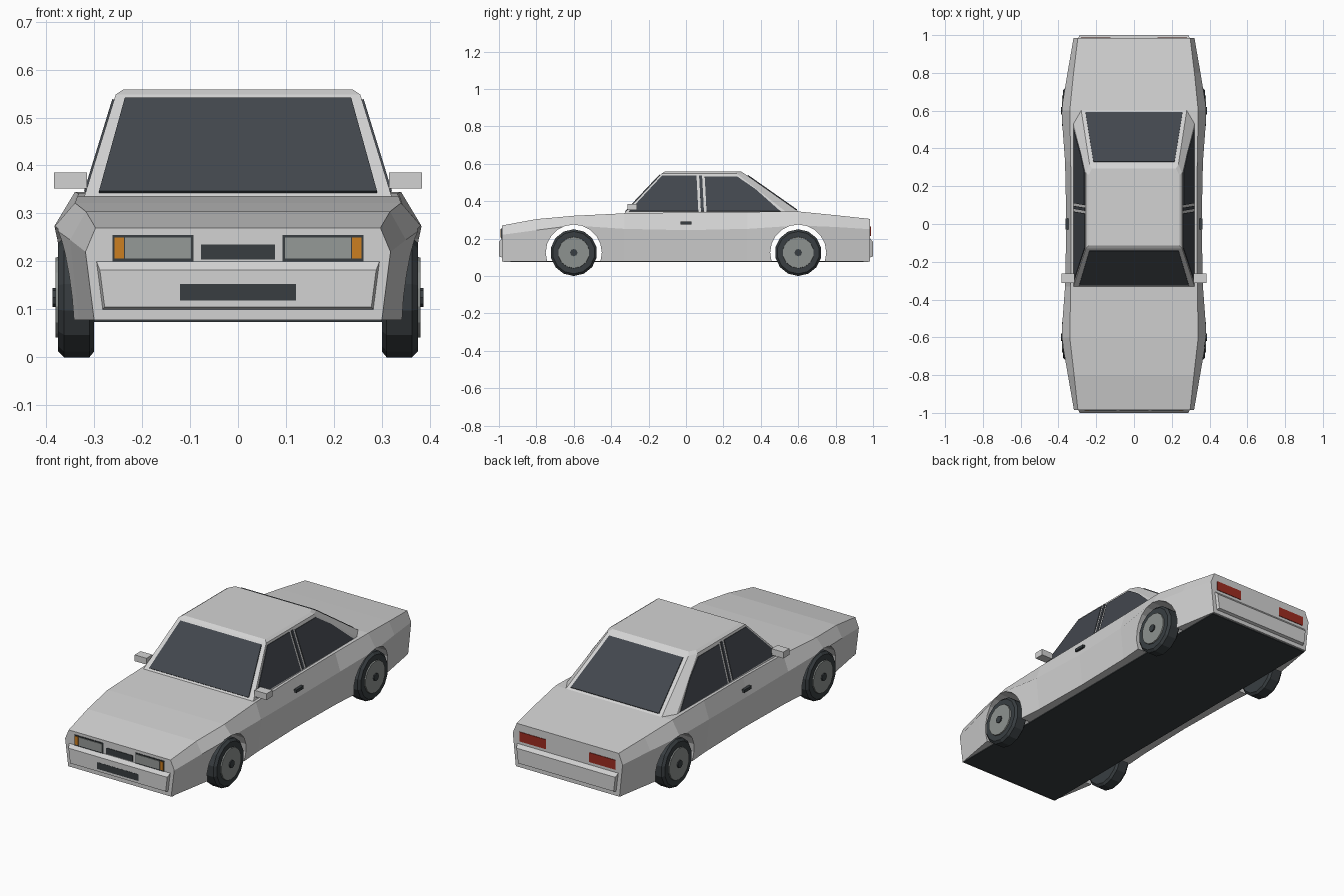
import bpy, bmesh, math
from mathutils import Vector, Matrix

cube = bpy.data.objects.get("Cube")
if cube:
    bpy.data.objects.remove(cube, do_unlink=True)


def material(name, rgb):
    m = bpy.data.materials.new(name)
    m.use_nodes = True
    m.diffuse_color = (*rgb, 1)
    m.node_tree.nodes["Principled BSDF"].inputs["Base Color"].default_value = (*rgb, 1)
    return m


paint = material("silver paint", (0.65, 0.65, 0.65))
glass = material("dark glass", (0.055, 0.063, 0.075))
rubber = material("black rubber", (0.04, 0.048, 0.053))
metal = material("wheel metal", (0.27, 0.29, 0.28))
lens = material("lamp lens", (0.3, 0.32, 0.31))
amber = material("amber", (0.6, 0.21, 0.015))
red = material("red lamp", (0.34, 0.025, 0.015))


def finish(name, bm, mat):
    bmesh.ops.recalc_face_normals(bm, faces=bm.faces)
    mesh = bpy.data.meshes.new(name)
    bm.to_mesh(mesh)
    bm.free()
    mesh.materials.append(mat)
    ob = bpy.data.objects.new(name, mesh)
    bpy.context.collection.objects.link(ob)
    return ob


def loft(name, rings, mat):
    """Skin a list of equal-sized point rings and cap both ends."""
    bm = bmesh.new()
    loops = [[bm.verts.new(p) for p in ring] for ring in rings]
    n = len(loops[0])
    for a, b in zip(loops, loops[1:]):
        for i in range(n):
            j = (i + 1) % n
            bm.faces.new((a[i], a[j], b[j], b[i]))
    bm.faces.new(loops[0])
    bm.faces.new(loops[-1])
    return finish(name, bm, mat)


def prism(name, pts, push, mat):
    """Flat polygon pushed into a solid."""
    pts = [Vector(p) for p in pts]
    return loft(name, [pts, [p + Vector(push) for p in pts]], mat)


def box(name, x, y, z, mat):
    return prism(name, [(x[0], y[0], z[0]), (x[1], y[0], z[0]), (x[1], y[0], z[1]),
                        (x[0], y[0], z[1])], (0, y[1] - y[0], 0), mat)


def mirrored(half):
    """Close a half outline across the centre plane."""
    return half + [(-x, y, z) for x, y, z in reversed(half)]


# Body shell: y, waist width, waist height, deck width, deck height
stations = [
    (-0.985, 0.318, 0.22, 0.297, 0.27),
    (-0.8, 0.35, 0.245, 0.317, 0.304),
    (-0.6, 0.385, 0.27, 0.34, 0.322),
    (-0.33, 0.365, 0.252, 0.335, 0.335),
    (0.0, 0.358, 0.245, 0.333, 0.34),
    (0.33, 0.365, 0.252, 0.335, 0.343),
    (0.6, 0.385, 0.27, 0.34, 0.345),
    (0.8, 0.352, 0.262, 0.32, 0.325),
    (0.985, 0.32, 0.25, 0.297, 0.305),
]
SILL = 0.078
body = loft("body_shell", [mirrored([(w - 0.018, y, SILL), (w, y, wz), (t, y, tz)])
                           for y, w, wz, t, tz in stations], paint)

# Wheel arches cut through the body
AXLES, HUB_Z = (-0.6, 0.6), 0.125
for y in AXLES:
    bm = bmesh.new()
    bmesh.ops.create_cone(bm, cap_ends=True, segments=20, radius1=0.15, radius2=0.15, depth=1,
                          matrix=Matrix.Translation((0, y, HUB_Z)) @ Matrix.Rotation(math.pi / 2, 4, 'Y'))
    cutter = finish("arch_cutter", bm, paint)
    cutter.hide_render = True
    mod = body.modifiers.new("arch", 'BOOLEAN')
    mod.operation, mod.solver, mod.object = 'DIFFERENCE', 'EXACT', cutter
    bpy.context.view_layer.objects.active = body
    with bpy.context.temp_override(object=body, active_object=body):
        bpy.ops.object.modifier_apply(modifier=mod.name)
    bpy.data.objects.remove(cutter, do_unlink=True)

# Floor
box("floor_pan", (-0.3, 0.3), (-0.975, 0.975), (SILL - 0.004, SILL + 0.002), rubber)

# Cabin with a shallow crowned roof
loft("cabin", [
    mirrored([(0.322, -0.335, 0.33), (0.322, 0.545, 0.335), (0.28, 0.605, 0.342)]),
    mirrored([(0.255, -0.13, 0.548), (0.255, 0.27, 0.548), (0.235, 0.315, 0.546)]),
    mirrored([(0.24, -0.115, 0.558), (0.24, 0.26, 0.558), (0.222, 0.295, 0.558)]),
], paint)


# Windscreen and rear window
def screen(name, foot, head, low, high):
    (y0, z0), (y1, z1) = foot, head
    normal = Vector((0, z0 - z1, y1 - y0)).normalized()
    if normal.z < 0:
        normal = -normal
    pts = []
    for x, z in ((low[0], low[1]), (high[0], high[1])):
        y = y0 + (z - z0) * (y1 - y0) / (z1 - z0)
        pts.append((x, y, z))
    pts = [Vector(p) - normal * 0.003 for p in mirrored(pts)]
    prism(name, pts, normal * 0.008, glass)


screen("windscreen", (-0.335, 0.33), (-0.13, 0.548), (0.29, 0.343), (0.236, 0.538))
screen("rear_window", (0.605, 0.342), (0.315, 0.546), (0.257, 0.352), (0.215, 0.536))

# Side windows, given as (y, z) outlines on the sloped cabin side
panes = {
    "front_side_window": [(-0.305, 0.345), (0.066, 0.345), (0.056, 0.537), (-0.127, 0.537)],
    "pillar_strip": [(0.08, 0.345), (0.096, 0.345), (0.086, 0.537), (0.07, 0.537)],
    "rear_side_window": [(0.11, 0.345), (0.505, 0.345), (0.37, 0.465), (0.272, 0.532), (0.1, 0.532)],
}
for side, s in (("left", 1), ("right", -1)):
    out = Vector((s * 0.218, 0, 0.067)).normalized()
    for name, outline in panes.items():
        pts = [Vector((s * (0.322 - (z - 0.33) * 0.067 / 0.218), y, z)) - out * 0.003
               for y, z in outline]
        prism(f"{side}_{name}", pts, out * 0.007, glass)

    # Mirrors and door handles
    box(f"{side}_mirror", (s * 0.315, s * 0.384), (-0.312, -0.262), (0.352, 0.385), paint)
    box(f"{side}_door_handle", (s * 0.34, s * 0.362), (-0.03, 0.03), (0.276, 0.291), rubber)

    # Headlamp, indicator and tail lamp
    box(f"{side}_headlamp_frame", (s * 0.093, s * 0.262), (-0.988, -0.98), (0.2, 0.255), rubber)
    box(f"{side}_headlamp_lens", (s * 0.098, s * 0.236), (-0.991, -0.983), (0.206, 0.25), lens)
    box(f"{side}_indicator", (s * 0.238, s * 0.258), (-0.991, -0.983), (0.206, 0.25), amber)
    box(f"{side}_tail_lamp", (s * 0.125, s * 0.28), (0.98, 0.988), (0.215, 0.265), red)

    # Wheels: chamfered tyre, rim disc and hub
    for end, y in (("front", AXLES[0]), ("rear", AXLES[1])):
        def disc(part, rows, mat, sides=14):
            turn = 2 * math.pi / sides
            loft(f"{side}_{end}_{part}", [
                [(s * x, y + r * math.sin(i * turn), HUB_Z + r * math.cos(i * turn))
                 for i in range(sides)] for x, r in rows], mat)
        disc("tyre", [(0.3, 0.113), (0.31, 0.125), (0.363, 0.125), (0.375, 0.113)], rubber)
        disc("rim", [(0.37, 0.085), (0.381, 0.083)], metal)
        disc("hub", [(0.37, 0.02), (0.387, 0.02)], rubber, 8)

# Bumpers with a sloped top edge
for end, s in (("front", -1), ("rear", 1)):
    loft(f"{end}_bumper", [
        mirrored([(0.282, s * 0.975, 0.1), (0.295, s * 0.975, 0.2)]),
        mirrored([(0.282, s * 0.985, 0.1), (0.295, s * 0.985, 0.2)]),
        mirrored([(0.278, s * 1.0, 0.105), (0.288, s * 1.0, 0.182)]),
    ], paint)

# Grille and lower intake
box("grille", (-0.077, 0.077), (-0.988, -0.98), (0.204, 0.235), rubber)
box("lower_intake", (-0.121, 0.121), (-1.0, -0.996), (0.118, 0.153), rubber)
intake = bpy.data.objects["lower_intake"]
intake.location.y = -0.001
